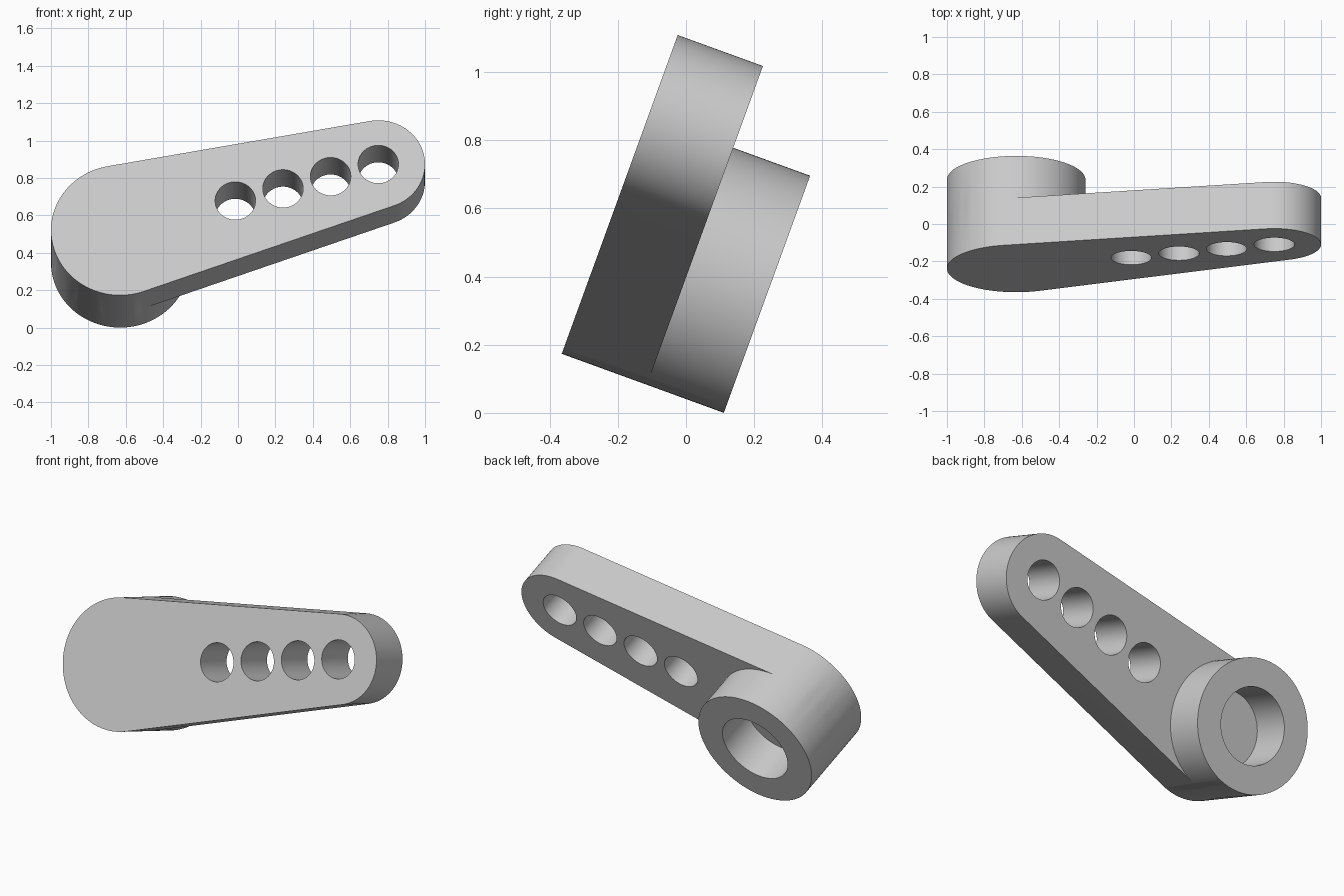
import bpy, bmesh, math
from mathutils import Matrix

cube = bpy.data.objects.get("Cube")
if cube:
    bpy.data.objects.remove(cube, do_unlink=True)

# Main sizes, in the plane of the arm
BIG_R, TIP_R, SPAN = 0.37, 0.25, 1.43
ARM_DEPTH, FULL_DEPTH = 0.266, 0.506
HOLE_R, SOCKET_R, HOLE_STEP = 0.108, 0.213, 0.264

grey = bpy.data.materials.new("light_grey")
grey.use_nodes = True
colour = (0.6, 0.6, 0.6, 1)
grey.diffuse_color = colour
grey.node_tree.nodes["Principled BSDF"].inputs["Base Color"].default_value = colour


def arc(cx, r, a0, a1, n):
    """Points along an arc, both ends included."""
    return [(cx + r * math.cos(a0 + (a1 - a0) * i / n),
             r * math.sin(a0 + (a1 - a0) * i / n)) for i in range(n + 1)]


def prism(name, outline, back, front):
    """Solid made by extruding a closed outline along z."""
    bm = bmesh.new()
    face = bm.faces.new([bm.verts.new((x, y, back)) for x, y in outline])
    out = bmesh.ops.extrude_face_region(bm, geom=[face])
    top = [v for v in out["geom"] if isinstance(v, bmesh.types.BMVert)]
    bmesh.ops.translate(bm, verts=top, vec=(0, 0, front - back))
    bmesh.ops.recalc_face_normals(bm, faces=bm.faces)
    mesh = bpy.data.meshes.new(name)
    bm.to_mesh(mesh)
    bm.free()
    mesh.materials.append(grey)
    obj = bpy.data.objects.new(name, mesh)
    bpy.context.collection.objects.link(obj)
    return obj


def combine(target, tool, operation):
    """Apply a boolean and discard the tool."""
    mod = target.modifiers.new("combine", "BOOLEAN")
    mod.operation, mod.solver, mod.object = operation, "EXACT", tool
    bpy.context.view_layer.objects.active = target
    bpy.ops.object.modifier_apply(modifier=mod.name)
    bpy.data.objects.remove(tool, do_unlink=True)


# Tapered arm: two round ends joined by tangent sides
tangent = math.acos((BIG_R - TIP_R) / SPAN)
hub_arc = arc(0, BIG_R, tangent, 2 * math.pi - tangent, 64)
tip_arc = arc(SPAN, TIP_R, -tangent, tangent, 56)
arm = prism("lever_arm", hub_arc + tip_arc, -ARM_DEPTH, 0)

# Round boss behind the big end, sharing the hub's edge
inner_arc = arc(0, BIG_R, -tangent, tangent, 56)[1:-1]
boss = prism("boss", hub_arc + inner_arc, -FULL_DEPTH, -ARM_DEPTH)
combine(arm, boss, "UNION")

# Blind socket in the boss
circle = arc(0, SOCKET_R, 0, 2 * math.pi, 80)[:-1]
combine(arm, prism("socket", circle, -FULL_DEPTH - 0.1, -ARM_DEPTH), "DIFFERENCE")

# Row of four through holes toward the tip
for i in range(4):
    circle = arc(SPAN - i * HOLE_STEP, HOLE_R, 0, 2 * math.pi, 64)[:-1]
    combine(arm, prism("hole", circle, -1, 1), "DIFFERENCE")

# Lean the whole part back and raise its tip
arm.data.transform(Matrix.Translation((-0.63, -0.238, 0.521))
                   @ Matrix.Rotation(math.radians(70), 4, "X")
                   @ Matrix.Rotation(math.atan2(0.375, 1.38), 4, "Z"))

bpy.ops.object.select_all(action="DESELECT")
arm.select_set(True)
bpy.context.view_layer.objects.active = arm
bpy.ops.object.shade_smooth_by_angle(angle=math.radians(30))
